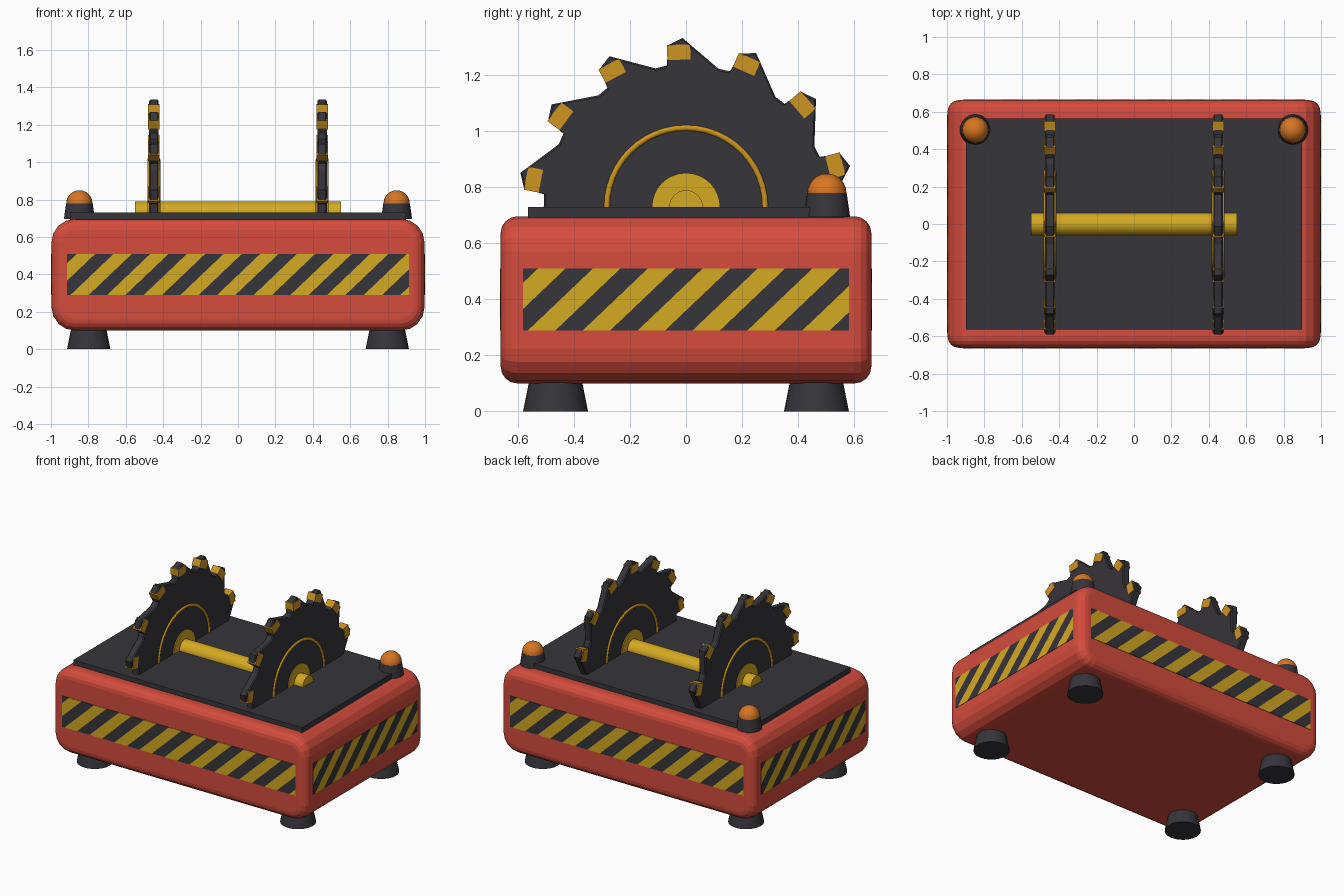
import bpy, bmesh, math
from mathutils import Vector, Matrix

if "Cube" in bpy.data.objects:
    bpy.data.objects.remove(bpy.data.objects["Cube"])


def material(name, rgb):
    m = bpy.data.materials.new(name)
    m.diffuse_color = (*rgb, 1)
    m.use_nodes = True
    m.node_tree.nodes["Principled BSDF"].inputs["Base Color"].default_value = m.diffuse_color
    return m


RED = material("red paint", (0.66, 0.072, 0.046))
DARK = material("dark metal", (0.037, 0.035, 0.043))
YELLOW = material("yellow paint", (0.66, 0.40, 0.016))
GOLD = material("gold tip", (0.62, 0.30, 0.014))
ORANGE = material("orange glass", (0.68, 0.18, 0.016))


def finish(bm, name, mats, smooth=None):
    bmesh.ops.recalc_face_normals(bm, faces=bm.faces)
    me = bpy.data.meshes.new(name)
    bm.to_mesh(me)
    bm.free()
    for m in mats:
        me.materials.append(m)
    ob = bpy.data.objects.new(name, me)
    bpy.context.collection.objects.link(ob)
    if smooth:
        bpy.ops.object.select_all(action='DESELECT')
        ob.select_set(True)
        bpy.context.view_layer.objects.active = ob
        bpy.ops.object.shade_smooth_by_angle(angle=math.radians(smooth))
    return ob


def box(name, centre, size, mat, turn=0.0):
    bm = bmesh.new()
    mx = Matrix.Translation(centre) @ Matrix.Rotation(turn, 4, 'X') @ Matrix.Diagonal((*size, 1))
    bmesh.ops.create_cube(bm, size=1, matrix=mx)
    return finish(bm, name, [mat])


def cone(name, centre, r1, r2, depth, mat, sides=24, along_x=False):
    bm = bmesh.new()
    mx = Matrix.Translation(centre)
    if along_x:
        mx = mx @ Matrix.Rotation(math.pi / 2, 4, 'Y')
    bmesh.ops.create_cone(bm, cap_ends=True, segments=sides, radius1=r1, radius2=r2,
                          depth=depth, matrix=mx)
    return finish(bm, name, [mat], 35)


def loft(name, rings, mat, smooth=None, closed=False):
    """Skin a list of equal-length point rings."""
    bm = bmesh.new()
    vs = [[bm.verts.new(p) for p in ring] for ring in rings]
    n = len(vs[0])
    pairs = list(zip(vs, vs[1:])) + ([(vs[-1], vs[0])] if closed else [])
    for a, b in pairs:
        for i in range(n):
            j = (i + 1) % n
            bm.faces.new((a[i], a[j], b[j], b[i]))
    if not closed:
        bm.faces.new(vs[0])
        bm.faces.new(vs[-1])
    return finish(bm, name, [mat], smooth)


# Body: rounded profile in x-z, with softened front and back rims
HX, HY, Z0, Z1, BIG, SMALL = 0.997, 0.662, 0.10, 0.697, 0.125, 0.06


def body_ring(y, inset):
    r = BIG - inset
    cx, cz, mid = HX - BIG, (Z1 - Z0) / 2 - BIG, (Z0 + Z1) / 2
    pts = []
    for q, (sx, sz) in enumerate([(1, 1), (-1, 1), (-1, -1), (1, -1)]):
        for k in range(5):
            a = math.pi / 2 * (q + k / 4)
            pts.append((sx * cx + r * math.cos(a), y, mid + sz * cz + r * math.sin(a)))
    return pts


steps = [(SMALL * (1 - math.cos(a)), SMALL * (1 - math.sin(a)))
         for a in [math.pi / 2 * k / 4 for k in range(5)]]
rings = [body_ring(-HY + dy, inset) for dy, inset in steps]
rings += [body_ring(HY - dy, inset) for dy, inset in reversed(steps)]
loft("body", rings, RED)

# Deck plate
box("deck", (0, 0, 0.708), (1.795, 1.127, 0.044), DARK)


# Hazard panels: thin plates cut along slanted stripe lines
def hazard_panel(name, half, reach, turn):
    low, high, period, slope = 0.29, 0.51, 0.196, 1.05
    bm = bmesh.new()
    bmesh.ops.create_cube(bm, size=1, matrix=Matrix.Translation((0, -reach + 0.003, 0.40))
                          @ Matrix.Diagonal((2 * half, 0.006, high - low, 1)))
    start, h = -half + 0.019 - 2 * period, period / 2
    for k in range(int((2 * half + 3 * period) / h)):
        bmesh.ops.bisect_plane(bm, geom=bm.verts[:] + bm.edges[:] + bm.faces[:],
                               plane_co=(start + k * h, 0, low), plane_no=(1, 0, -slope))
    for f in bm.faces:
        c = f.calc_center_median()
        f.material_index = int(math.floor((c.x - slope * (c.z - low) - start) / h)) % 2
    bmesh.ops.rotate(bm, verts=bm.verts, cent=(0, 0, 0), matrix=Matrix.Rotation(turn, 3, 'Z'))
    finish(bm, name, [YELLOW, DARK])


for i, side in enumerate(["front", "right", "back", "left"]):
    long_side = i % 2 == 0
    hazard_panel(side + "_hazard_panel", 0.915 if long_side else 0.583,
                 0.665 if long_side else 1.0, i * math.pi / 2)

# Feet
for sx in (-1, 1):
    for sy in (-1, 1):
        cone("foot", (sx * 0.798, sy * 0.466, 0.0525), 0.116, 0.095, 0.105, DARK)

# Warning lamps on the rear corners
for sx in (-1, 1):
    x, y = sx * 0.848, 0.503
    cone("lamp_base", (x, y, 0.7375), 0.083, 0.071, 0.085, DARK)
    bm = bmesh.new()
    bmesh.ops.create_uvsphere(bm, u_segments=24, v_segments=12, radius=0.07,
                              matrix=Matrix.Translation((x, y, 0.78)))
    finish(bm, "lamp_dome", [ORANGE], 40)

# Drive shaft
AXLE = 0.73
cone("shaft", (0, 0, AXLE), 0.06, 0.06, 1.1, YELLOW, 32, True)

# Saw blades: one tooth profile (radius, angle) repeated around the axle
TEETH = 14
TOOTH = [(0.604, 91.2), (0.582, 96.3), (0.510, 97.7), (0.507, 102.4)]
for sx in (-1, 1):
    x = sx * 0.45

    def outline(px, shrink):
        pts = []
        for k in range(TEETH):
            for r, a in TOOTH:
                t = math.radians(a + k * 360 / TEETH)
                pts.append((px, (r - shrink) * math.cos(t), AXLE + (r - shrink) * math.sin(t)))
        return pts

    loft("saw_blade", [outline(x - 0.026, 0.007), outline(x - 0.019, 0),
                       outline(x + 0.019, 0), outline(x + 0.026, 0.007)], DARK)

    # Hard tips on every tooth
    for k in range(TEETH):
        turn = 2 * math.pi * k / TEETH
        c = Matrix.Rotation(turn, 3, 'X') @ Vector((0, -0.026, 0.553))
        box("tooth_tip", (x, c.y, AXLE + c.z), (0.062, 0.083, 0.054), GOLD,
            turn + math.radians(2))

    # Hub disc and a raised ring on each face
    cone("hub", (x, 0, AXLE), 0.122, 0.122, 0.064, YELLOW, 32, True)
    for face in (-1, 1):
        ring = []
        for i in range(48):
            a = 2 * math.pi * i / 48
            ring.append([(x + face * 0.024 + 0.011 * math.sin(b),
                          (0.283 + 0.011 * math.cos(b)) * math.cos(a),
                          AXLE + (0.283 + 0.011 * math.cos(b)) * math.sin(a))
                         for b in [math.pi / 4 * j for j in range(8)]])
        loft("blade_ring", ring, GOLD, 60, closed=True)
